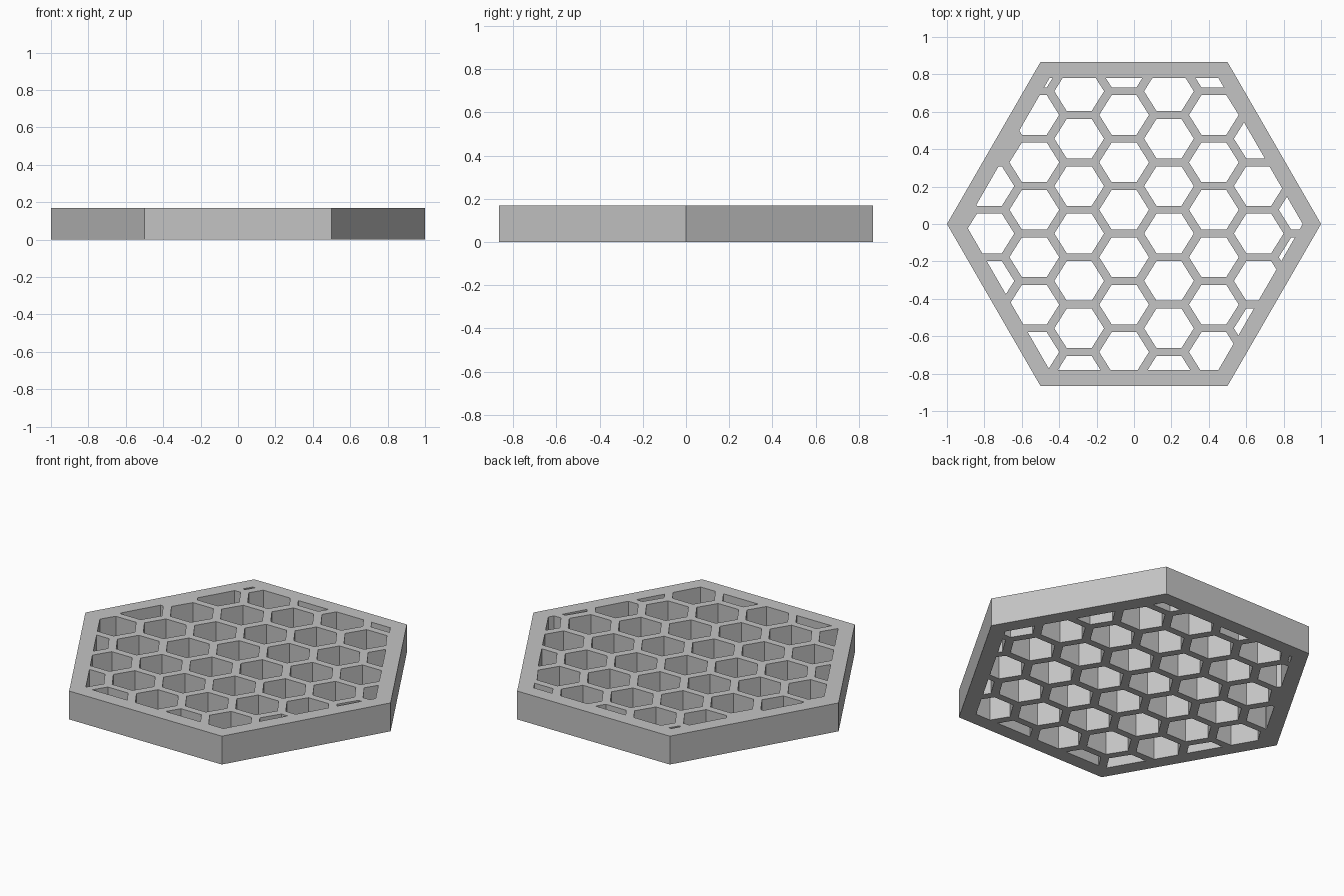
import bpy, bmesh, math
from mathutils import Vector

cube = bpy.data.objects.get("Cube")
if cube:
    bpy.data.objects.remove(cube, do_unlink=True)

HEIGHT = 0.168
RIM = 0.902                  # corner radius of the rim's inner edge
STEP_X, STEP_Y = 0.24, 0.2535
CELL_RX, CELL_HALF_Y = 0.133, 0.106


def hexagon(rx, half_y, cx=0, cy=0):
    """Flat-topped hexagon as a list of points."""
    ry = half_y / math.sin(math.pi / 3)
    return [Vector((cx + rx * math.cos(i * math.pi / 3),
                    cy + ry * math.sin(i * math.pi / 3), 0)) for i in range(6)]


def clip_to_rim(points):
    """Trim a cell against the six inner edges of the rim."""
    apothem = RIM * math.cos(math.pi / 6)
    for i in range(6):
        a = math.pi / 6 + i * math.pi / 3
        n = Vector((math.cos(a), math.sin(a), 0))
        kept = []
        for p, q in zip(points, points[1:] + points[:1]):
            dp, dq = p.dot(n) - apothem, q.dot(n) - apothem
            if dp <= 0:
                kept.append(p)
            if dp * dq < 0:
                kept.append(p.lerp(q, dp / (dp - dq)))
        points = kept
    return points


def area(points):
    return abs(sum(p.x * q.y - q.x * p.y
                   for p, q in zip(points, points[1:] + points[:1]))) / 2


# Outer outline and honeycomb holes
outlines = [hexagon(1, math.sin(math.pi / 3))]
for col in range(-4, 5):
    for row in range(-4, 5):
        x = -0.053 + col * STEP_X
        y = 0.076 + (row + (col % 2) / 2) * STEP_Y
        cell = clip_to_rim(hexagon(CELL_RX, CELL_HALF_Y, x, y))
        if len(cell) > 2 and area(cell) > 0.0004:
            outlines.append(cell)

# Filled and extruded profile
curve = bpy.data.curves.new("grille_profile", "CURVE")
curve.dimensions = "2D"
curve.fill_mode = "BOTH"
curve.extrude = HEIGHT / 2
for points in outlines:
    spline = curve.splines.new("POLY")
    spline.points.add(len(points) - 1)
    for sp, p in zip(spline.points, points):
        sp.co = (p.x, p.y, 0, 1)
    spline.use_cyclic_u = True
profile = bpy.data.objects.new("grille_profile", curve)
bpy.context.collection.objects.link(profile)
bpy.context.view_layer.update()
evaluated = profile.evaluated_get(bpy.context.evaluated_depsgraph_get())
mesh = bpy.data.meshes.new_from_object(evaluated)
bpy.data.objects.remove(profile, do_unlink=True)

# Weld the caps to the walls and stand the grille on the ground
bm = bmesh.new()
bm.from_mesh(mesh)
bmesh.ops.remove_doubles(bm, verts=bm.verts, dist=0.0002)
bmesh.ops.translate(bm, verts=bm.verts, vec=(0, 0, HEIGHT / 2))
bmesh.ops.recalc_face_normals(bm, faces=bm.faces)
for f in bm.faces:
    f.smooth = False
bm.to_mesh(mesh)
bm.free()

grey = bpy.data.materials.new("light grey")
grey.use_nodes = True
color = (0.55, 0.55, 0.55, 1)
grey.diffuse_color = color
grey.node_tree.nodes["Principled BSDF"].inputs["Base Color"].default_value = color
mesh.materials.clear()
mesh.materials.append(grey)
grille = bpy.data.objects.new("honeycomb_grille", mesh)
bpy.context.collection.objects.link(grille)
